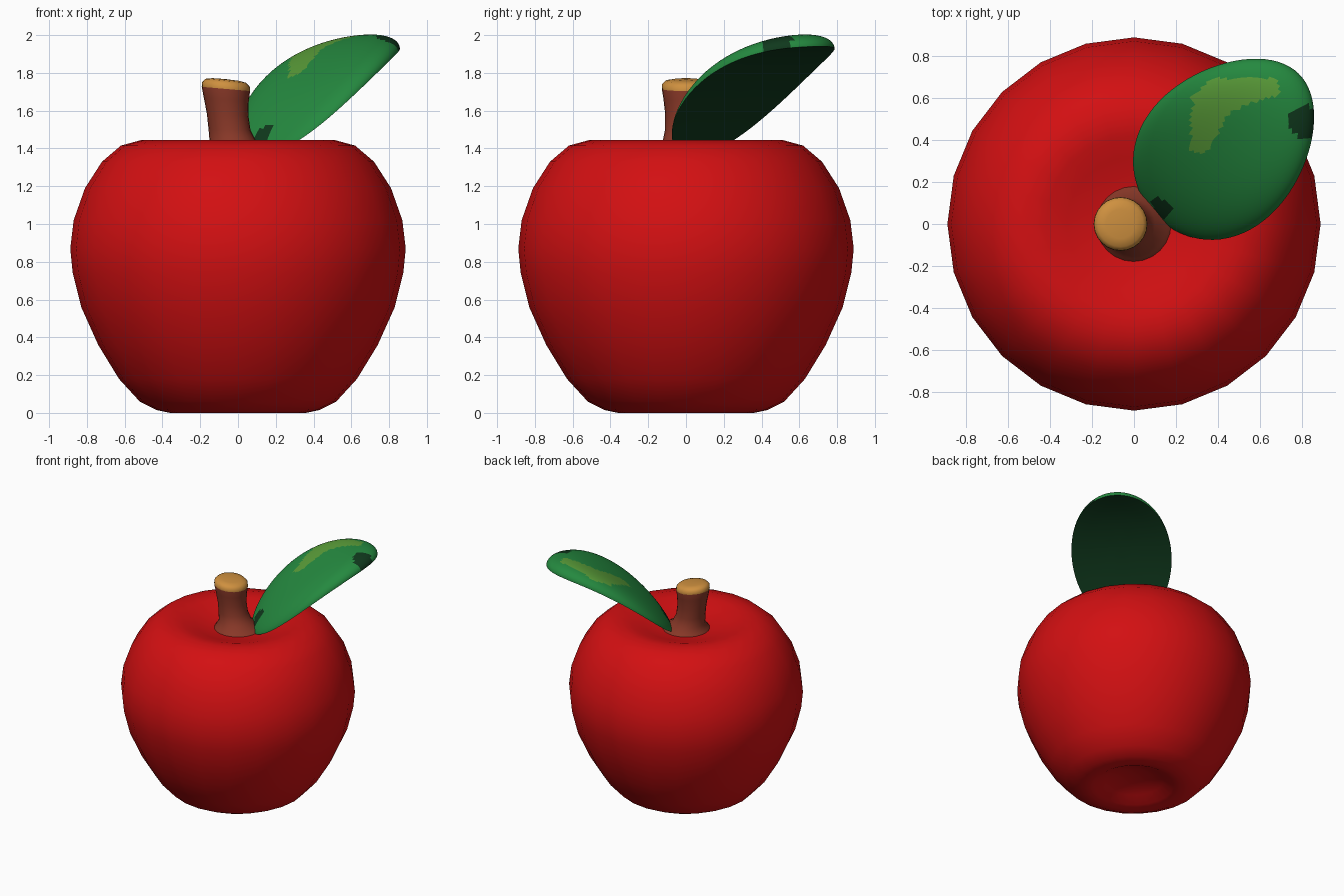
import bpy, bmesh, math
from mathutils import Vector
from mathutils.geometry import intersect_point_quad_2d

if "Cube" in bpy.data.objects:
    bpy.data.objects.remove(bpy.data.objects["Cube"])


def material(name, rgb):
    mat = bpy.data.materials.new(name)
    mat.use_nodes = True
    color = (*rgb, 1)
    mat.diffuse_color = color
    mat.node_tree.nodes["Principled BSDF"].inputs["Base Color"].default_value = color
    return mat


red = material("apple red", (0.65, 0.005, 0.006))
bark = material("stem brown", (0.25, 0.04, 0.021))
cut_wood = material("cut wood", (0.62, 0.28, 0.05))
green = material("leaf green", (0.018, 0.25, 0.05))
olive = material("leaf highlight", (0.1, 0.33, 0.04))
dark = material("leaf dark green", (0.005, 0.04, 0.012))


def finish(bm, name, mats, angle):
    """Turn the bmesh into a smooth shaded object."""
    bmesh.ops.recalc_face_normals(bm, faces=bm.faces)
    mesh = bpy.data.meshes.new(name)
    bm.to_mesh(mesh)
    bm.free()
    for mat in mats:
        mesh.materials.append(mat)
    obj = bpy.data.objects.new(name, mesh)
    bpy.context.collection.objects.link(obj)
    bpy.ops.object.select_all(action="DESELECT")
    obj.select_set(True)
    bpy.context.view_layer.objects.active = obj
    bpy.ops.object.shade_smooth_by_angle(angle=math.radians(angle))
    return obj


def skin(bm, rings):
    """Bridge neighbouring rings of equal size; return faces by band."""
    bands = []
    for a, b in zip(rings, rings[1:]):
        n = len(a)
        bands.append([bm.faces.new((a[i], a[(i + 1) % n], b[(i + 1) % n], b[i]))
                      for i in range(n)])
    return bands


def fan(bm, ring, point):
    tip = bm.verts.new(point)
    n = len(ring)
    return [bm.faces.new((ring[i], ring[(i + 1) % n], tip)) for i in range(n)]


def circle(bm, radius, z, cx=0, lean=0, sides=24):
    ring = []
    for i in range(sides):
        a = math.tau * i / sides
        x, y = radius * math.cos(a), radius * math.sin(a)
        ring.append(bm.verts.new((cx + x, y, z - lean * x)))
    return ring


# Fruit body with a shallow hollow at each end
profile = [(0.12, 0.08), (0.22, 0.05), (0.3, 0.01), (0.36, 0), (0.43, 0.015),
           (0.52, 0.06), (0.63, 0.18), (0.74, 0.36), (0.83, 0.56),
           (0.875, 0.74), (0.888, 0.87), (0.87, 1.02), (0.81, 1.19),
           (0.72, 1.33), (0.62, 1.415), (0.51, 1.445), (0.42, 1.435),
           (0.32, 1.405), (0.22, 1.38), (0.12, 1.365)]
bm = bmesh.new()
rings = [circle(bm, r, z) for r, z in profile]
skin(bm, rings)
fan(bm, rings[0], (0, 0, 0.09))
fan(bm, rings[-1], (0, 0, 1.36))
finish(bm, "apple_body", [red], 60)

# Leaning stem: radius, height, sideways offset; flared foot and pale cut end
stem = [(0.19, 1.36, 0), (0.165, 1.39, -0.005), (0.125, 1.43, -0.025),
        (0.111, 1.5, -0.045), (0.11, 1.58, -0.055), (0.119, 1.66, -0.062),
        (0.128, 1.715, -0.064), (0.126, 1.74, -0.064), (0.108, 1.758, -0.064),
        (0.07, 1.765, -0.064)]
bm = bmesh.new()
rings = [circle(bm, r, z, cx, lean=0.1 * max(0, (z - 1.4) / 0.36))
         for r, z, cx in stem]
bands = skin(bm, rings)
cap = fan(bm, rings[-1], (-0.064, 0, 1.767))
for face in cap + sum(bands[-3:], []):
    face.material_index = 1
finish(bm, "stem", [bark, cut_wood], 60)

# Leaf: egg outline on the diagonal, arched upward, domed top, flat underside
SEGMENTS, STEPS = 72, 26


def leaf_point(r, angle, top):
    c, s = math.cos(angle), math.sin(angle)
    u = 0.58 - 0.48 * r * c
    w = 0.05 + 0.375 * r * s * (1 + 0.15 * c)
    t = (u - 0.1) / 0.96
    z = 1.36 + 1.08 * t - 0.5 * t * t
    if top:
        z += 0.098 * math.sqrt(max(0, 1 - r ** 4))
    return Vector(((u + w) * math.sqrt(0.5), (u - w) * math.sqrt(0.5), z))


def leaf_ring(bm, r, top):
    return [bm.verts.new(leaf_point(r, math.tau * i / SEGMENTS, top))
            for i in range(SEGMENTS)]


# Painted highlight as three joined quads, plus two round dark spots
outline = [Vector(p) for p in ((0.27, 0.35), (0.34, 0.33), (0.46, 0.54),
                               (0.69, 0.62), (0.68, 0.7), (0.5, 0.69),
                               (0.36, 0.69), (0.28, 0.61))]
patches = [[outline[i] for i in ids]
           for ids in ((0, 1, 2, 7), (7, 2, 5, 6), (2, 3, 4, 5))]
spots = [(Vector((0.81, 0.49)), 0.075), (Vector((0.13, 0.08)), 0.045)]

bm = bmesh.new()
rim = leaf_ring(bm, 1, False)
radii = [math.sin(math.pi / 2 * k / STEPS) for k in range(STEPS - 1, 0, -1)]
top_rings = [rim] + [leaf_ring(bm, r, True) for r in radii]
upper = sum(skin(bm, top_rings), [])
upper += fan(bm, top_rings[-1], leaf_point(0, 0, True))
low_rings = [rim] + [leaf_ring(bm, r, False) for r in (0.75, 0.5, 0.25)]
lower = sum(skin(bm, low_rings), [])
lower += fan(bm, low_rings[-1], leaf_point(0, 0, False))
for face in lower:
    face.material_index = 2
for face in upper:
    p = face.calc_center_median().xy
    if any(intersect_point_quad_2d(p, *quad) for quad in patches):
        face.material_index = 1
    elif any((p - centre).length < size for centre, size in spots):
        face.material_index = 2
finish(bm, "leaf", [green, olive, dark], 50)
